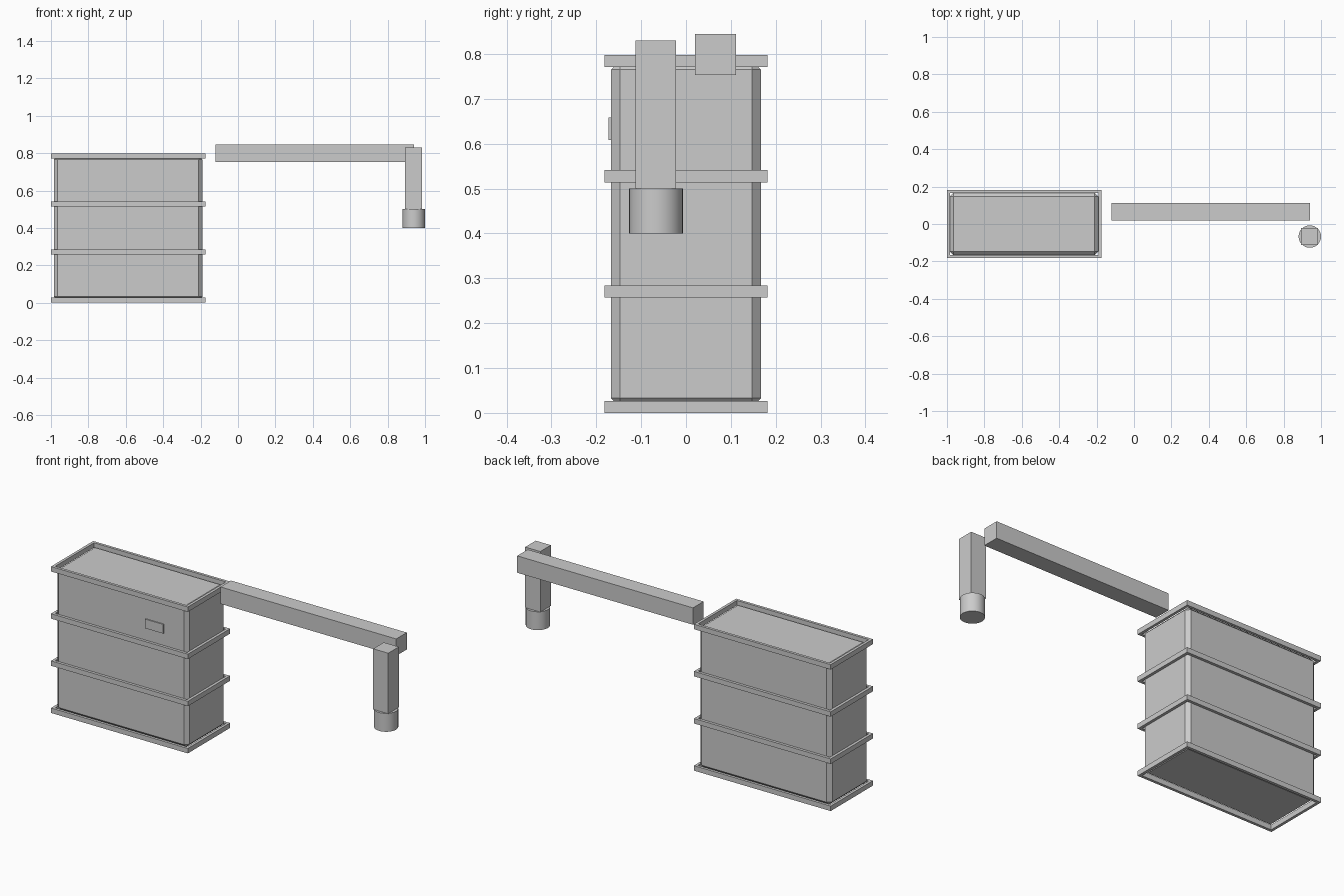
import bpy, bmesh, math

if "Cube" in bpy.data.objects:
    bpy.data.objects.remove(bpy.data.objects["Cube"])

grey = bpy.data.materials.new("plain grey")
grey.diffuse_color = (0.6, 0.6, 0.6, 1)
grey.use_nodes = True
grey.node_tree.nodes["Principled BSDF"].inputs["Base Color"].default_value = grey.diffuse_color


def finish(name, bm):
    mesh = bpy.data.meshes.new(name)
    bmesh.ops.recalc_face_normals(bm, faces=bm.faces)
    bm.to_mesh(mesh)
    bm.free()
    mesh.materials.append(grey)
    obj = bpy.data.objects.new(name, mesh)
    bpy.context.collection.objects.link(obj)
    return obj


def box(name, lo, hi, bevel=0):
    bm = bmesh.new()
    bmesh.ops.create_cube(bm, size=1)
    for v in bm.verts:
        v.co = [(a + b) / 2 + c * (b - a) for a, b, c in zip(lo, hi, v.co)]
    if bevel:
        bmesh.ops.bevel(bm, geom=bm.edges[:], offset=bevel, segments=1,
                        affect='EDGES')
    return finish(name, bm)


def frame(name, x0, x1, y, wall, z0, z1):
    """Open rectangular band with square corners."""
    bm = bmesh.new()
    loops = []
    for inset, z in ((0, z0), (0, z1), (wall, z1), (wall, z0)):
        a, b, c = x0 + inset, x1 - inset, y - inset
        loops.append([bm.verts.new(p) for p in
                      ((a, -c, z), (b, -c, z), (b, c, z), (a, c, z))])
    for i in range(4):
        p, q = loops[i], loops[(i + 1) % 4]
        for j in range(4):
            k = (j + 1) % 4
            bm.faces.new((p[j], p[k], q[k], q[j]))
    return finish(name, bm)


# Cabinet with chamfered edges
box("cabinet_body", (-0.985, -0.167, 0.013), (-0.19, 0.167, 0.785), 0.02)

# Four evenly spaced bands
for i in range(4):
    z = 0.257 * i
    frame(f"band_{i + 1}", -1.0, -0.175, 0.182, 0.015, z, z + 0.027)

# Small plate on the front
box("front_plate", (-0.44, -0.173, 0.608), (-0.33, -0.165, 0.658))

# Arm and hanging post
box("arm", (-0.12, 0.02, 0.753), (0.94, 0.111, 0.845))
box("post", (0.894, -0.113, 0.5), (0.985, -0.022, 0.83))

# Round nozzle under the post
bm = bmesh.new()
bmesh.ops.create_cone(bm, cap_ends=True, segments=32, radius1=0.06,
                      radius2=0.06, depth=0.1)
bmesh.ops.translate(bm, verts=bm.verts, vec=(0.94, -0.067, 0.45))
nozzle = finish("nozzle", bm)
bpy.context.view_layer.objects.active = nozzle
nozzle.select_set(True)
bpy.ops.object.shade_smooth_by_angle(angle=math.radians(30))
